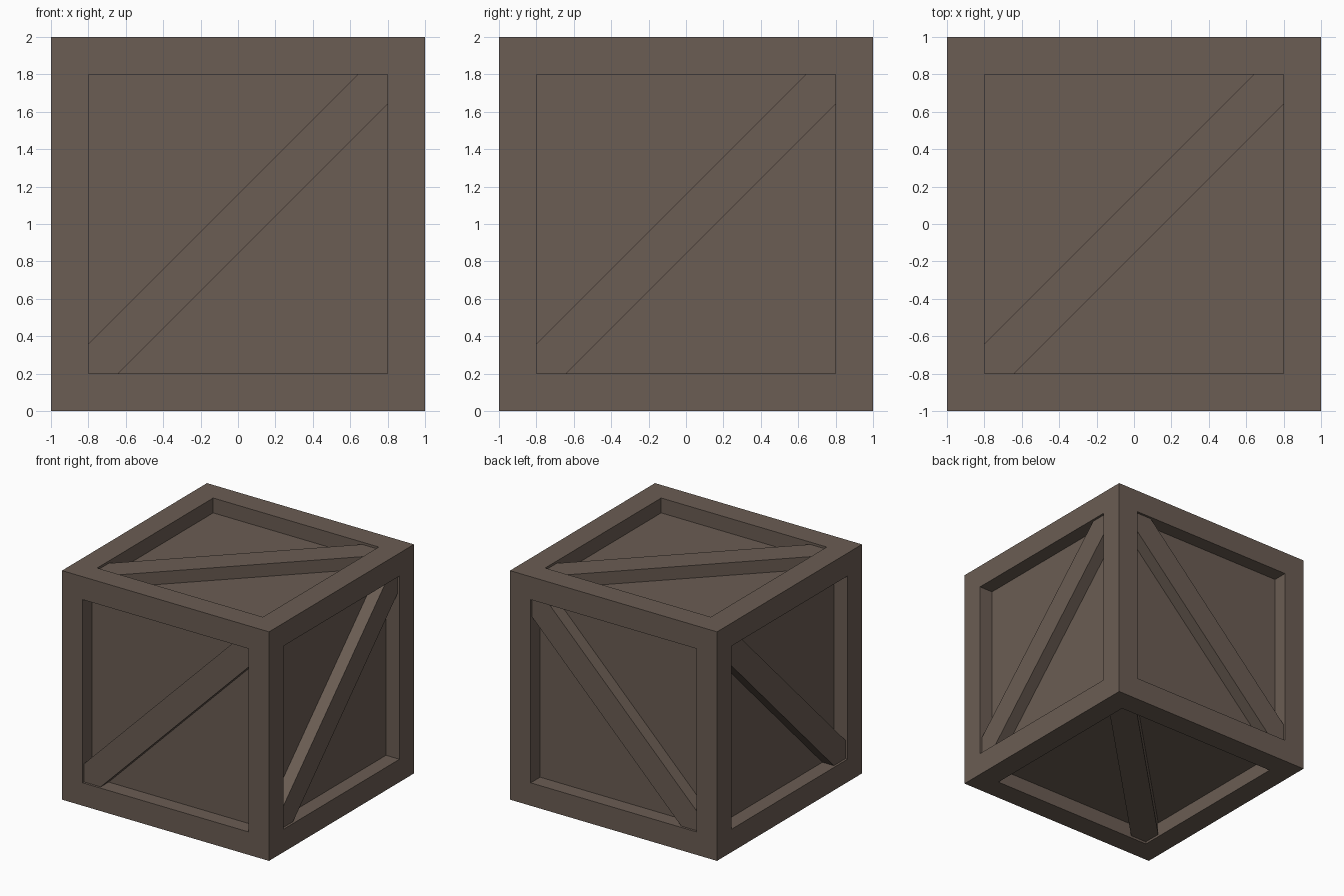
import bpy, bmesh
from mathutils import Vector

if "Cube" in bpy.data.objects:
    bpy.data.objects.remove(bpy.data.objects["Cube"])

RAIL, DEPTH, BRACE_INSET, CUT = 0.2, 0.13, 0.02, 0.16

wood = bpy.data.materials.new("dark brown wood")
wood.diffuse_color = (0.146, 0.109, 0.087, 1)
wood.use_nodes = True
wood.node_tree.nodes["Principled BSDF"].inputs["Base Color"].default_value = wood.diffuse_color


def finish(bm, name):
    bmesh.ops.recalc_face_normals(bm, faces=bm.faces[:])
    mesh = bpy.data.meshes.new(name)
    bm.to_mesh(mesh)
    bm.free()
    mesh.materials.append(wood)
    obj = bpy.data.objects.new(name, mesh)
    obj.location.z = 1
    bpy.context.collection.objects.link(obj)
    return obj


# Crate body: cube with a straight-walled recess in every side
bm = bmesh.new()
bmesh.ops.create_cube(bm, size=2)
sides = bm.faces[:]
bmesh.ops.inset_individual(bm, faces=sides, thickness=RAIL, depth=0,
                           use_even_offset=True)
for face in sides:
    normal = face.normal.copy()
    new = bmesh.ops.extrude_discrete_faces(bm, faces=[face])["faces"][0]
    bmesh.ops.translate(bm, verts=new.verts[:], vec=normal * -DEPTH)
finish(bm, "crate_frame")


# Diagonal braces: six-sided boards running corner to corner in each recess
def brace(axis, sign, name):
    h = 1 - RAIL
    outline = [(-h, -h), (-h + CUT, -h), (h, h - CUT),
               (h, h), (h - CUT, h), (-h, -h + CUT)]
    u, v = [a for a in range(3) if a != axis]
    bm = bmesh.new()
    verts = []
    for a, b in outline:
        p = Vector((0, 0, 0))
        p[u], p[v], p[axis] = a, b, sign * (1 - DEPTH)
        verts.append(bm.verts.new(p))
    base = bm.faces.new(verts)
    top = bmesh.ops.extrude_face_region(bm, geom=[base], use_keep_orig=True)["geom"]
    shift = Vector((0, 0, 0))
    shift[axis] = sign * (DEPTH - BRACE_INSET)
    bmesh.ops.translate(bm, vec=shift,
                        verts=[g for g in top if isinstance(g, bmesh.types.BMVert)])
    finish(bm, name)


for axis, sign, side in [(1, -1, "front"), (1, 1, "back"), (0, 1, "right"),
                         (0, -1, "left"), (2, 1, "top"), (2, -1, "bottom")]:
    brace(axis, sign, side + "_brace")
